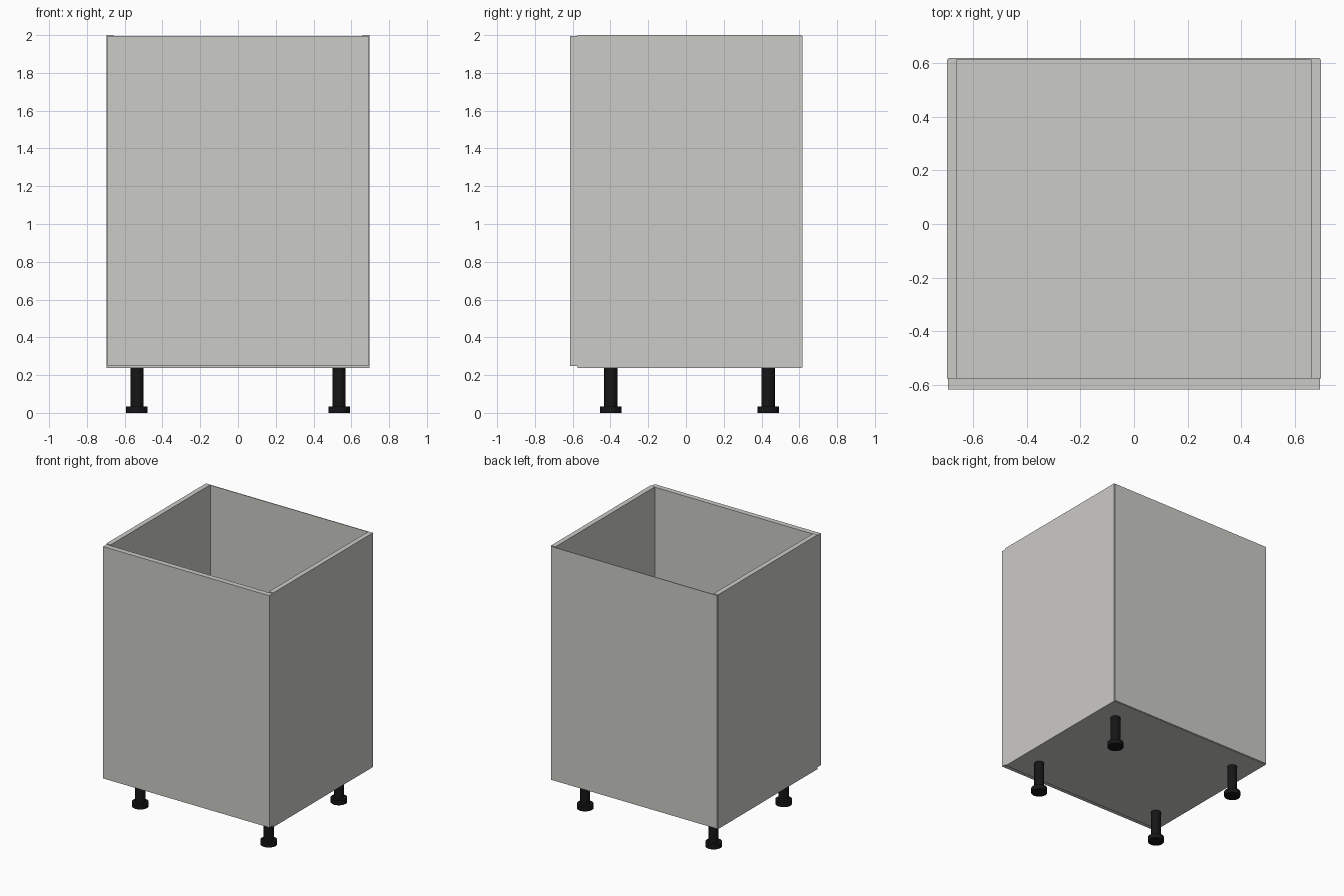
import bpy, bmesh
from mathutils import Matrix, Vector

if "Cube" in bpy.data.objects:
    bpy.data.objects.remove(bpy.data.objects["Cube"])


def material(name, rgb):
    m = bpy.data.materials.new(name)
    m.diffuse_color = (*rgb, 1.0)
    m.use_nodes = True
    m.node_tree.nodes["Principled BSDF"].inputs["Base Color"].default_value = m.diffuse_color
    return m


GREY = material("light_grey_board", (0.60, 0.595, 0.57))
BLACK = material("black_plastic", (0.008, 0.008, 0.008))


def finish(name, bm, mat):
    me = bpy.data.meshes.new(name)
    bm.to_mesh(me)
    bm.free()
    me.materials.append(mat)
    ob = bpy.data.objects.new(name, me)
    bpy.context.collection.objects.link(ob)
    return ob


def board(name, lo, hi):
    lo, hi = Vector(lo), Vector(hi)
    bm = bmesh.new()
    bmesh.ops.create_cube(bm, size=1, matrix=Matrix.Translation((lo + hi) / 2)
                          @ Matrix.Diagonal((*(hi - lo), 1)))
    return finish(name, bm, GREY)


W, T = 0.695, 0.037            # half width, board thickness
FRONT, BACK = -0.574, 0.612    # carcass depth limits
BOTTOM, TOP = 0.237, 2.0

# Carcass: side panels and floor, open at the top
board("left_side_panel", (-W, FRONT, BOTTOM), (-W + T, BACK, TOP))
board("right_side_panel", (W - T, FRONT, BOTTOM), (W, BACK, TOP))
board("floor_panel", (-W + T, FRONT, BOTTOM), (W - T, BACK, BOTTOM + T))

# Thin back sheet and front door
board("back_panel", (-W + 0.004, BACK, BOTTOM + 0.004), (W - 0.004, BACK + 0.006, TOP - 0.004))
board("door", (-W + 0.003, -0.615, 0.249), (W - 0.003, FRONT - 0.001, 1.994))


# Adjustable legs: post with a wider foot
def leg(name, x, y):
    bm = bmesh.new()
    for r, z0, z1 in ((0.057, 0.0, 0.035), (0.035, 0.035, BOTTOM)):
        bmesh.ops.create_cone(bm, cap_ends=True, segments=16, radius1=r, radius2=r,
                              depth=z1 - z0,
                              matrix=Matrix.Translation((x, y, (z0 + z1) / 2)))
    return finish(name, bm, BLACK)


for side, x in (("left", -0.535), ("right", 0.535)):
    for end, y in (("front", -0.398), ("back", 0.435)):
        leg(f"{end}_{side}_leg", x, y)
